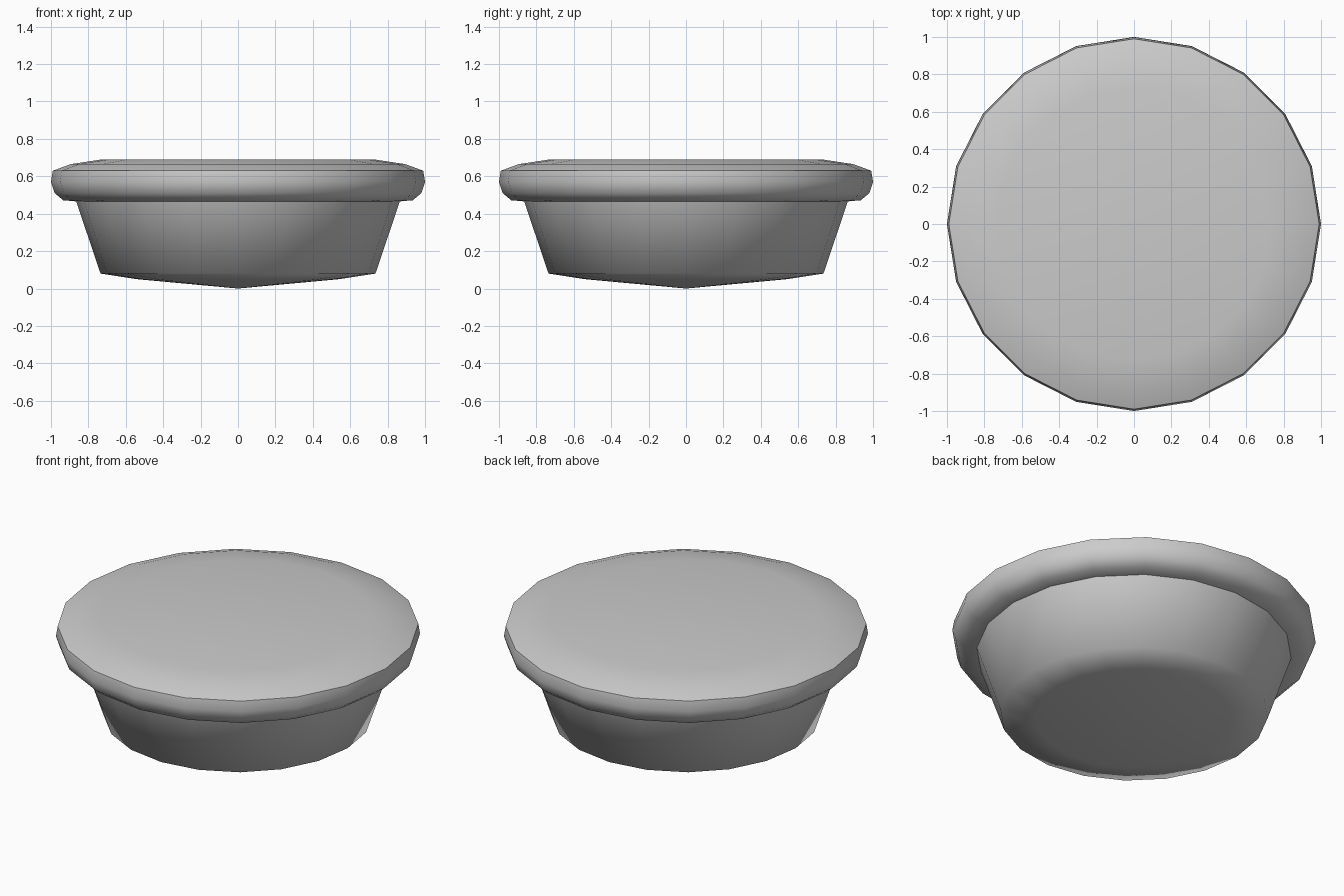
import bpy, bmesh
from math import sin, cos, tau

if "Cube" in bpy.data.objects:
    bpy.data.objects.remove(bpy.data.objects["Cube"])

SIDES = 20


def lathe(name, profile):
    """Spin an (r, z) profile, listed from bottom to top, around z."""
    bm = bmesh.new()
    rings = []
    for r, z in profile:
        if r == 0:
            rings.append([bm.verts.new((0, 0, z))] * SIDES)
        else:
            rings.append([bm.verts.new((r * cos(tau * i / SIDES), r * sin(tau * i / SIDES), z))
                          for i in range(SIDES)])
    for low, high in zip(rings, rings[1:]):
        for i in range(SIDES):
            j = (i + 1) % SIDES
            corners = [low[i], low[j], high[j], high[i]]
            bm.faces.new(list(dict.fromkeys(corners)))
    for face in bm.faces:
        face.smooth = True
    mesh = bpy.data.meshes.new(name)
    bm.to_mesh(mesh)
    bm.free()
    obj = bpy.data.objects.new(name, mesh)
    bpy.context.collection.objects.link(obj)
    return obj


# Tapered dish with a shallow rounded bottom
lathe("dish", [(0, 0), (0.54, 0.05), (0.735, 0.08), (0.865, 0.465)])

# Rounded overhanging rim
lathe("rim", [(0.855, 0.465), (0.935, 0.472), (0.98, 0.51), (1.0, 0.57), (0.99, 0.63)])

# Gently domed top
lathe("top", [(0.99, 0.63), (0.895, 0.665), (0.73, 0.69), (0, 0.69)])
